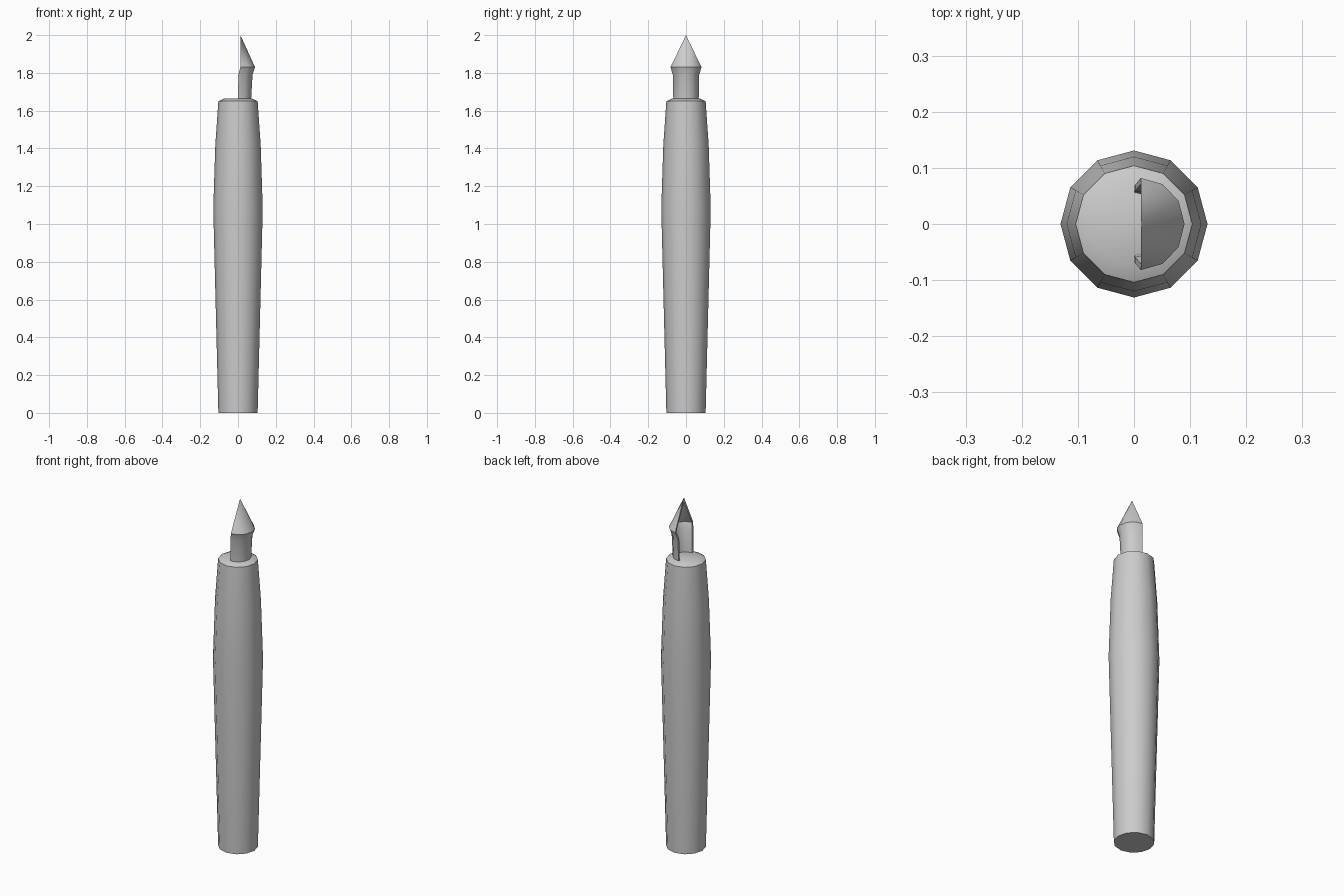
import bpy, bmesh
from math import sin, cos, pi, radians

if "Cube" in bpy.data.objects:
    bpy.data.objects.remove(bpy.data.objects["Cube"])


def make_object(name, bm, angle):
    bmesh.ops.recalc_face_normals(bm, faces=bm.faces[:])
    mesh = bpy.data.meshes.new(name)
    bm.to_mesh(mesh)
    bm.free()
    ob = bpy.data.objects.new(name, mesh)
    bpy.context.collection.objects.link(ob)
    bpy.ops.object.select_all(action='DESELECT')
    ob.select_set(True)
    bpy.context.view_layer.objects.active = ob
    bpy.ops.object.shade_smooth_by_angle(angle=radians(angle))
    return ob


def bridge(bm, a, b, closed):
    n = len(a)
    for i in range(n if closed else n - 1):
        j = (i + 1) % n
        bm.faces.new((a[i], a[j], b[j], b[i]))


# Handle: twelve-sided barrel
bm = bmesh.new()
rings = []
for r, z in [(0.104, 0), (0.131, 1.08), (0.12, 1.42), (0.104, 1.65), (0.075, 1.664)]:
    rings.append([bm.verts.new((r * cos(i * pi / 6), r * sin(i * pi / 6), z)) for i in range(12)])
for a, b in zip(rings, rings[1:]):
    bridge(bm, a, b, True)
bm.faces.new(rings[0])
bm.faces.new(rings[-1])
make_object("handle", bm, 40)

# Nib: thin half shell, (centre x, x radius, half width, z)
SECTIONS = [(0.0, 0.069, 0.067, 1.65), (0.002, 0.075, 0.070, 1.79), (0.012, 0.078, 0.082, 1.83)]
SEGS = 6
THICK = 0.011
bm = bmesh.new()


def half_shell(inset, tip_z):
    rows = []
    for cx, rx, ry, z in SECTIONS:
        rows.append([bm.verts.new((cx + (rx - inset) * cos(t), (ry - inset) * sin(t), z))
                     for t in (pi * (i / SEGS - 0.5) for i in range(SEGS + 1))])
    for a, b in zip(rows, rows[1:]):
        bridge(bm, a, b, False)
    tip = bm.verts.new((0.013, 0, tip_z))
    for i in range(SEGS):
        bm.faces.new((rows[-1][i], rows[-1][i + 1], tip))
    return rows, tip


outer, tip_out = half_shell(0, 2.0)
inner, tip_in = half_shell(THICK, 1.975)
bridge(bm, outer[0], inner[0], False)
for e in (0, SEGS):
    side_o = [row[e] for row in outer] + [tip_out]
    side_i = [row[e] for row in inner] + [tip_in]
    bridge(bm, side_o, side_i, False)
make_object("nib", bm, 40)
